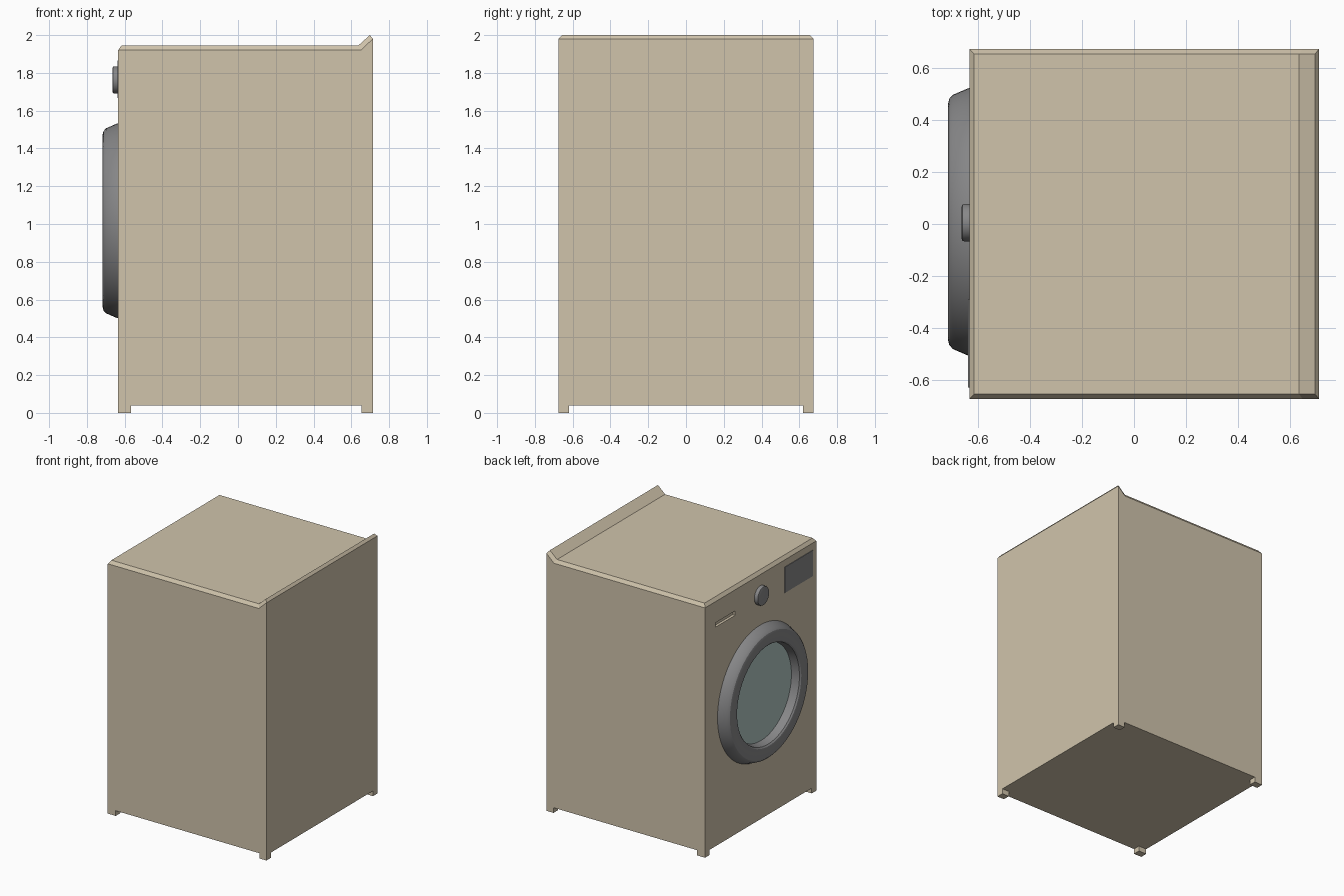
import bpy, bmesh, math

if "Cube" in bpy.data.objects:
    bpy.data.objects.remove(bpy.data.objects["Cube"])


def material(name, rgb):
    m = bpy.data.materials.new(name)
    m.diffuse_color = (*rgb, 1)
    m.use_nodes = True
    m.node_tree.nodes["Principled BSDF"].inputs["Base Color"].default_value = m.diffuse_color
    return m


BEIGE = material("warm beige enamel", (0.63, 0.55, 0.41))
GREY = material("dark grey plastic", (0.24, 0.24, 0.245))
GLASS = material("pale teal glass", (0.43, 0.56, 0.54))


def finish(bm, name, mat, smooth=False):
    bmesh.ops.recalc_face_normals(bm, faces=bm.faces)
    me = bpy.data.meshes.new(name)
    bm.to_mesh(me)
    bm.free()
    ob = bpy.data.objects.new(name, me)
    bpy.context.collection.objects.link(ob)
    if mat:
        me.materials.append(mat)
    if smooth:
        bpy.context.view_layer.objects.active = ob
        ob.select_set(True)
        bpy.ops.object.shade_smooth_by_angle(angle=math.radians(25))
        ob.select_set(False)
    return ob


def box(name, lo, hi, mat):
    bm = bmesh.new()
    bmesh.ops.create_cube(bm, size=1)
    for v in bm.verts:
        v.co = [(a + b) / 2 + c * (b - a) for a, b, c in zip(lo, hi, v.co)]
    return finish(bm, name, mat)


def lathe(name, profile, cy, cz, mat, cap=False, n=64):
    """Spin (x, radius) points about an axis parallel to x."""
    bm = bmesh.new()
    rings = [[bm.verts.new((x, cy + r * math.cos(2 * math.pi * i / n),
                            cz + r * math.sin(2 * math.pi * i / n)))
              for i in range(n)] for x, r in profile]
    for a, b in zip(rings, rings[1:]):
        for i in range(n):
            j = (i + 1) % n
            bm.faces.new((a[i], a[j], b[j], b[i]))
    if cap:
        bm.faces.new(rings[0])
        bm.faces.new(rings[-1])
    else:
        for i in range(n):  # close the hidden back of the ring
            j = (i + 1) % n
            bm.faces.new((rings[-1][i], rings[-1][j], rings[0][j], rings[0][i]))
    return finish(bm, name, mat, True)


# Cabinet: three stations along x, chamfered top with a raised rear lip
W, WI, BASE = 0.675, 0.656, 0.04
outer = [(-0.635, 1.92), (0.65, 1.92), (0.714, 1.98)]
inner = [(-0.617, 1.945), (0.637, 1.945), (0.698, 2.0)]
bm = bmesh.new()
side = {}
for s in (-1, 1):
    side[s] = ([bm.verts.new((x, s * W, BASE)) for x in (-0.635, 0.714)],
               [bm.verts.new((x, s * W, z)) for x, z in outer],
               [bm.verts.new((x, s * WI, z)) for x, z in inner])
    b, o, t = side[s]
    bm.faces.new((b[0], b[1], o[2], o[1], o[0]))
    for i in (0, 1):
        bm.faces.new((o[i], o[i + 1], t[i + 1], t[i]))
(b0, o0, t0), (b1, o1, t1) = side[-1], side[1]
bm.faces.new((b0[0], b0[1], b1[1], b1[0]))
for i in (0, 1):
    bm.faces.new((t0[i], t0[i + 1], t1[i + 1], t1[i]))
for k, e in ((0, 0), (1, 2)):
    bm.faces.new((b0[k], b1[k], o1[e], o0[e]))
    bm.faces.new((o0[e], o1[e], t1[e], t0[e]))
cabinet = finish(bm, "cabinet", BEIGE)

# Recessed drawer grip in the cabinet face
cutter = box("drawer_grip_cutter", (-0.66, 0.31, 1.724), (-0.615, 0.55, 1.758), BEIGE)
cutter.hide_render = True
cutter.hide_viewport = True
mod = cabinet.modifiers.new("drawer_grip", "BOOLEAN")
mod.operation = "DIFFERENCE"
mod.solver = "EXACT"
mod.object = cutter

# Feet at the four corners
for xn, x0, x1 in (("front", -0.635, -0.567), ("rear", 0.654, 0.714)):
    for yn, y0, y1 in (("left", -W, -0.62), ("right", 0.62, W)):
        box(f"{xn}_{yn}_foot", (x0, y0, 0), (x1, y1, BASE), BEIGE)

# Door ring and glass
lathe("door_ring", [(-0.63, 0.517), (-0.64, 0.515), (-0.698, 0.49), (-0.712, 0.475),
                    (-0.717, 0.455), (-0.717, 0.41), (-0.713, 0.39),
                    (-0.704, 0.38), (-0.642, 0.368), (-0.63, 0.366)], 0.008, 1.017, GREY)
lathe("door_glass", [(-0.63, 0.37), (-0.644, 0.37)], 0.008, 1.017, GLASS, cap=True)

# Program dial
lathe("dial", [(-0.63, 0.072), (-0.655, 0.072), (-0.662, 0.069), (-0.665, 0.06)],
      0.005, 1.763, GREY, cap=True, n=40)

# Display panel
box("display_panel", (-0.639, -0.63, 1.668), (-0.632, -0.29, 1.866), GREY)
